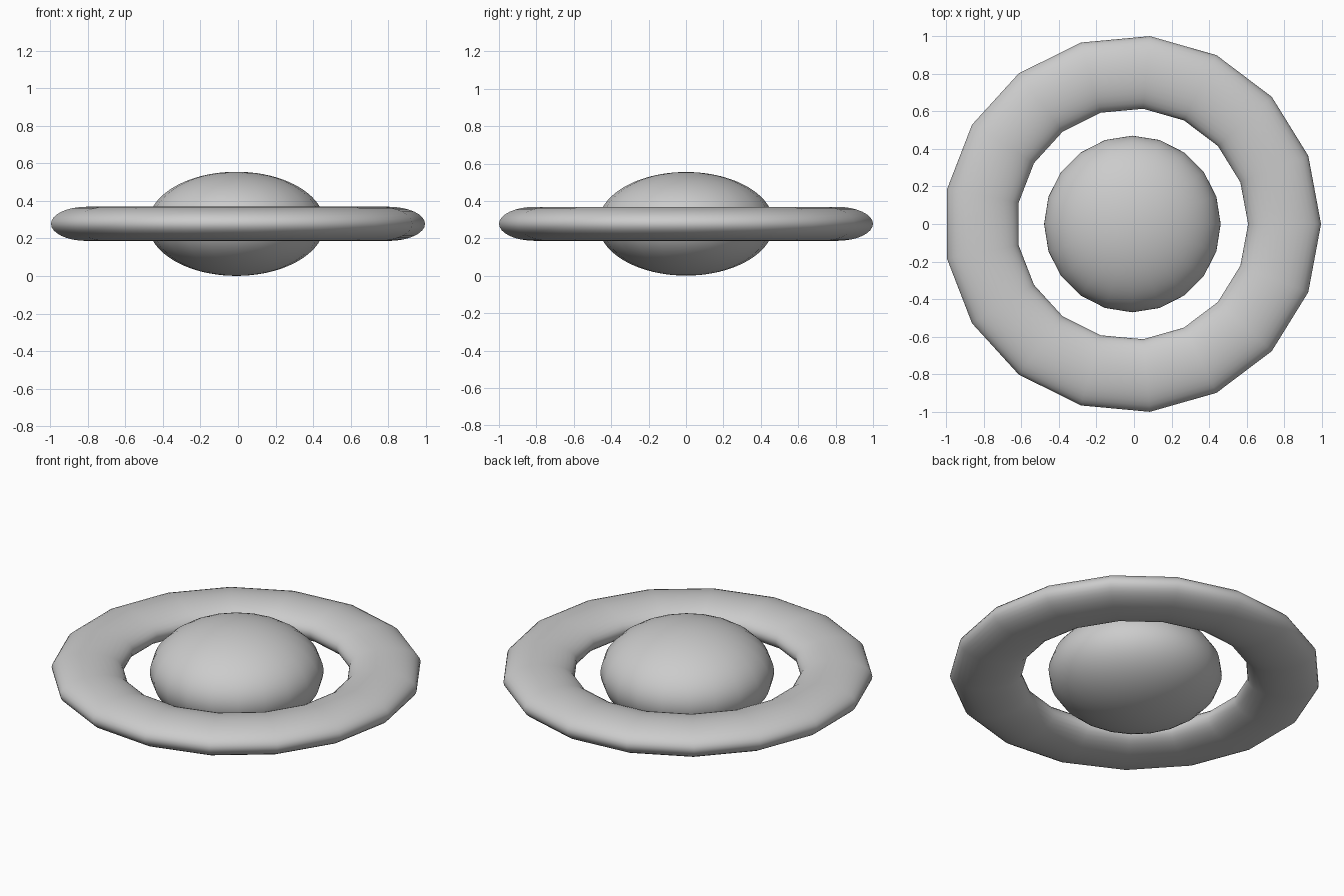
import bpy

if "Cube" in bpy.data.objects:
    bpy.data.objects.remove(bpy.data.objects["Cube"])

CENTER = (-0.0085, 0, 0.278)


def finish(name, scale):
    ob = bpy.context.object
    ob.name = name
    ob.scale = scale
    bpy.ops.object.transform_apply(location=False, rotation=False, scale=True)
    bpy.ops.object.shade_smooth()


# Flattened globe in the middle, 20 sides around
bpy.ops.mesh.primitive_uv_sphere_add(segments=20, ring_count=40, radius=0.47, location=CENTER)
finish("planet_globe", (1, 1, 0.277 / 0.47))

# Flattened ring around the globe, 17 sides around
bpy.ops.mesh.primitive_torus_add(major_segments=17, minor_segments=32,
                                 major_radius=0.81, minor_radius=0.194, location=CENTER)
finish("planet_ring", (1, 1, 0.091 / 0.194))
